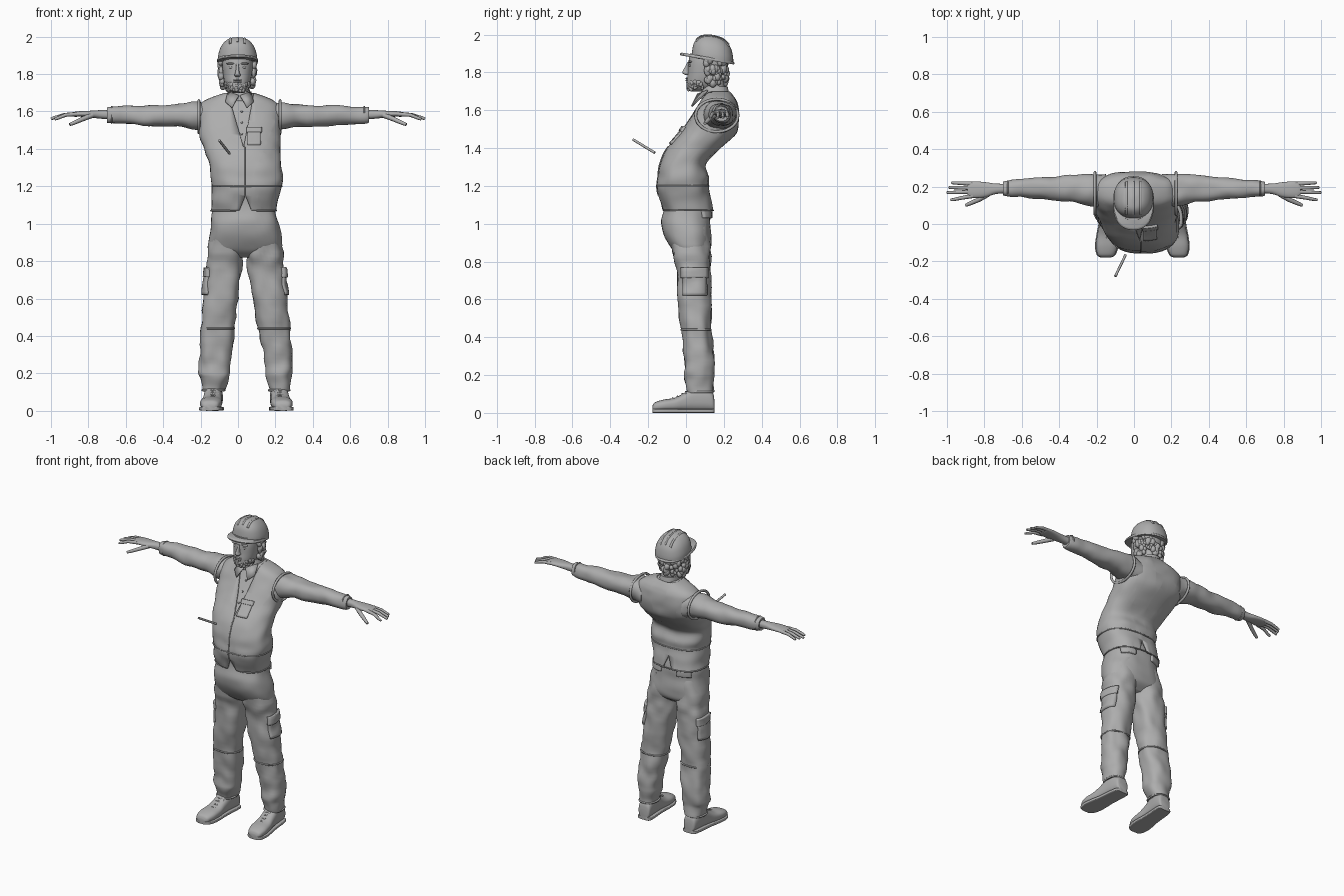
import bpy, bmesh, math, random
from mathutils import Vector, noise
from mathutils.bvhtree import BVHTree

random.seed(4)
if "Cube" in bpy.data.objects:
    bpy.data.objects.remove(bpy.data.objects["Cube"])

grey = bpy.data.materials.new("plain grey")
grey.use_nodes = True
grey.diffuse_color = (.42, .42, .42, 1)
grey.node_tree.nodes["Principled BSDF"].inputs["Base Color"].default_value = (.42, .42, .42, 1)
meshes = []


def finish(name, bm):
    bmesh.ops.recalc_face_normals(bm, faces=bm.faces)
    mesh = bpy.data.meshes.new(name)
    bm.to_mesh(mesh)
    bm.free()
    obj = bpy.data.objects.new(name, mesh)
    bpy.context.collection.objects.link(obj)
    mesh.materials.append(grey)
    meshes.append(obj)
    return obj


def solidify(obj, thickness, offset):
    mod = obj.modifiers.new("thickness", "SOLIDIFY")
    mod.thickness, mod.offset = thickness, offset


def smooth_rings(rings, steps=5):
    """Catmull-Rom interpolation between the given cross-sections."""
    out = []
    for i in range(len(rings) - 1):
        quad = [rings[max(i - 1, 0)], rings[i], rings[i + 1], rings[min(i + 2, len(rings) - 1)]]
        for k in range(steps):
            t = k / steps
            out.append([b + t * (c - a) / 2 + t * t * (a - 2.5 * b + 2 * c - d / 2)
                        + t ** 3 * (1.5 * (b - c) + (d - a) / 2) for a, b, c, d in zip(*quad)])
    return out + [list(rings[-1])]


def outline(ring, axis, power, sides=40, grow=0.0):
    """Rounded-box cross-section: position on the axis, then both extents."""
    t, a0, a1, b0, b1 = ring
    points = []
    for k in range(sides):
        c, s = math.cos(math.tau * k / sides), math.sin(math.tau * k / sides)
        a = (a0 + a1) / 2 + ((a1 - a0) / 2 + grow) * math.copysign(abs(c) ** (2 / power), c)
        b = (b0 + b1) / 2 + ((b1 - b0) / 2 + grow) * math.copysign(abs(s) ** (2 / power), s)
        points.append(Vector({"z": (a, b, t), "x": (t, a, b), "y": (a, t, b)}[axis]))
    return points


def loft(name, rings, axis="z", power=2.3, fold=0.0, tilt=0.0, caps=True, grow=0.0, edit=None):
    bm = bmesh.new()
    loops = []
    for ring in smooth_rings(rings):
        points = outline(ring, axis, power, grow=grow)
        mid = sum(points, Vector()) / len(points)
        for p in points:
            p += (p - mid).normalized() * noise.noise(p * 14) * fold
            p.z -= tilt * (p.y - .11)
        loops.append([bm.verts.new(p) for p in points])
    for low, high in zip(loops, loops[1:]):
        for k in range(len(low)):
            bm.faces.new((low[k - 1], low[k], high[k], high[k - 1]))
    if caps:
        bm.faces.new(loops[0])
        bm.faces.new(loops[-1])
    surface = BVHTree.FromBMesh(bm)
    if edit:
        edit(bm)
    return finish(name, bm), surface


def tube(name, points, radius, taper=1.0, closed=False):
    curve = bpy.data.curves.new(name, "CURVE")
    curve.dimensions, curve.bevel_depth = "3D", radius
    curve.bevel_resolution, curve.use_fill_caps = 2, True
    spline = curve.splines.new("POLY")
    spline.points.add(len(points) - 1)
    spline.use_cyclic_u, spline.use_smooth = closed, True
    for k, (p, q) in enumerate(zip(spline.points, points)):
        p.co = (*q, 1)
        p.radius = 1 + (taper - 1) * k / (len(points) - 1)
    obj = bpy.data.objects.new(name, curve)
    curve.materials.append(grey)
    bpy.context.collection.objects.link(obj)


def balls(name, places):
    bm = bmesh.new()
    for loc, size in places:
        made = bmesh.ops.create_icosphere(bm, subdivisions=2, radius=1)["verts"]
        for v in made:
            v.co = Vector(loc) + Vector([a * b for a, b in zip(v.co, size)])
    return finish(name, bm)


def hit(surface, direction, u, z):
    """Point on a surface seen along an axis at sideways position u and height z."""
    d = Vector(direction)
    start = Vector((u, 0, z)) if d.y else Vector((0, u, z))
    return surface.ray_cast(start - d * 2, d)[0] or start


def patch(name, surface, direction, u0, u1, z0, z1, thickness):
    bm = bmesh.new()
    n = 8
    grid = [[bm.verts.new(hit(surface, direction, u0 + (u1 - u0) * i / n, z0 + (z1 - z0) * j / n))
             for i in range(n + 1)] for j in range(n + 1)]
    for j in range(n):
        for i in range(n):
            bm.faces.new((grid[j][i], grid[j][i + 1], grid[j + 1][i + 1], grid[j + 1][i]))
    solidify(finish(name, bm), thickness * 2, 0)


def notch(bm, ax, az, left, right, bz):
    """Cut a triangular opening out of the front."""
    for bx in (left, right):
        bmesh.ops.bisect_plane(bm, geom=bm.verts[:] + bm.edges[:] + bm.faces[:],
                               plane_co=(ax, 0, az), plane_no=(bz - az, 0, ax - bx))
    gone = []
    for f in bm.faces:
        c = f.calc_center_median()
        u = (c.z - az) / (bz - az)
        if u > 0 and c.y < .15 and ax + (left - ax) * u < c.x < ax + (right - ax) * u:
            gone.append(f)
    bmesh.ops.delete(bm, geom=gone, context="FACES")


def cut_vest(bm):
    notch(bm, .03, 1.41, -.055, .085, 1.7)
    notch(bm, .04, 1.15, .0, .08, 1.05)


# Vest over a shirt
front, back = (0, 1, 0), (0, -1, 0)
vest_rings = [(1.07, -.145, .205, -.12, .145), (1.13, -.143, .215, -.142, .135),
              (1.2, -.138, .235, -.155, .12), (1.25, -.146, .24, -.15, .122),
              (1.32, -.155, .23, -.135, .105), (1.4, -.182, .225, -.098, .185),
              (1.48, -.208, .23, -.035, .265), (1.56, -.218, .232, .02, .28),
              (1.62, -.214, .226, .058, .275), (1.655, -.185, .198, .078, .262),
              (1.68, -.13, .145, .09, .245), (1.7, -.07, .085, .1, .23)]
vest, vest_surface = loft("vest", vest_rings, power=2.5, fold=.007, caps=False, edit=cut_vest)
solidify(vest, .009, -1)
loft("shirt", vest_rings[4:], power=2.5, grow=-.014)
tube("vest_zip", [hit(vest_surface, front, .035, 1.15 + .013 * k) for k in range(21)], .004)
for name, z in (("waist_seam", 1.195), ("vest_hem", 1.073)):
    ring = min(smooth_rings(vest_rings), key=lambda r: abs(r[0] - z))
    points = outline(ring, "z", 2.5)
    if name == "vest_hem":
        points = [p for p in points[31:] + points[:30] if abs(p.x - .04) > .045 or p.y > 0]
    tube(name, points, .004, closed=name == "waist_seam")
patch("chest_pocket", vest_surface, front, .05, .12, 1.42, 1.505, .01)
patch("chest_pocket_flap", vest_surface, front, .045, .125, 1.485, 1.51, .014)

# Shirt collar and buttons
loft("collar", [(1.66, -.06, .075, .075, .235), (1.69, -.056, .07, .08, .228),
                (1.725, -.052, .06, .09, .22)])
for s in (-1, 1):
    bm = bmesh.new()
    flap = [(.062, .115, 1.705), (.004, .062, 1.685), (.04, .03, 1.62), (.075, .062, 1.65)]
    bm.faces.new([bm.verts.new((.008 + s * x, y, z)) for x, y, z in flap])
    solidify(finish("collar_flap", bm), .008, 0)
balls("shirt_buttons", [(hit(vest_surface, front, .02, z) + Vector((0, .012, 0)), (.006,) * 3)
                        for z in (1.48, 1.54, 1.6)])

# Sleeves, cuffs and hands
sleeve = [(.15, .085, .265, 1.49, 1.64), (.23, .095, .268, 1.505, 1.65), (.32, .115, .263, 1.517, 1.638),
          (.45, .13, .25, 1.52, 1.632), (.58, .14, .24, 1.53, 1.63), (.69, .15, .23, 1.538, 1.625),
          (.7, .158, .222, 1.55, 1.615)]
hand = [(.68, .165, .215, 1.558, 1.608), (.74, .16, .216, 1.562, 1.607), (.79, .145, .223, 1.568, 1.604),
        (.84, .14, .227, 1.572, 1.602), (.875, .143, .224, 1.572, 1.598), (.89, .155, .212, 1.577, 1.594)]
fingers = [(.215, .975, .22, 1.562), (.193, .99, .195, 1.562), (.172, 1.0, .168, 1.56), (.15, .98, .13, 1.558)]
for s in (-1, 1):
    side = "left" if s > 0 else "right"
    loft(side + "_sleeve", [(s * r[0], *r[1:]) for r in sleeve], axis="x", fold=.008)
    loft(side + "_hand", [(s * r[0], *r[1:]) for r in hand], axis="x")
    cuff = outline((s * .675, .151, .229, 1.538, 1.626), "x", 2.3)
    tube(side + "_cuff", cuff, .004, closed=True)
    for y, tip_x, tip_y, tip_z in fingers:
        tube(side + "_finger", [(s * .86, y, 1.586), (s * (.86 + tip_x) / 2, (y + tip_y) / 2, 1.582),
                                (s * (tip_x - .012), tip_y, tip_z + .005), (s * tip_x, tip_y, tip_z)], .0115, .6)
    tube(side + "_thumb", [(s * .78, .16, 1.58), (s * .83, .13, 1.56), (s * .88, .108, 1.538),
                           (s * .9, .1, 1.53)], .015, .55)
    hole = [(s * .217 + .008, .163 + .112 * math.cos(a / 5), 1.572 + .086 * math.sin(a / 5)) for a in range(31)]
    tube(side + "_armhole_edge", hole, .008, closed=True)

# Trousers
hips, hip_surface = loft("trouser_hips", [
    (1.2, -.12, .19, -.12, .1), (1.08, -.136, .198, -.115, .125), (1.0, -.144, .218, -.13, .128),
    (.92, -.154, .234, -.108, .135), (.86, -.15, .228, -.07, .125), (.82, -.08, .15, -.02, .08)],
    power=2.5, fold=.006)
leg_rows = [(1.0, -.13, .03, .03, .205, -.1, .115), (.85, -.163, .03, .04, .24, -.07, .128),
            (.75, -.172, .018, .05, .248, -.05, .13), (.6, -.185, 0, .08, .26, -.045, .133),
            (.44, -.197, -.02, .105, .28, -.025, .13), (.3, -.205, -.03, .135, .288, -.012, .148),
            (.21, -.212, -.037, .152, .29, -.008, .148), (.17, -.195, -.05, .16, .285, 0, .145),
            (.11, -.19, -.072, .165, .275, .01, .14)]
for s in (-1, 1):
    side = "left" if s > 0 else "right"
    i = 3 if s > 0 else 1
    rings = [(r[0], r[i], r[i + 1], *r[5:]) for r in leg_rows]
    leg, leg_surface = loft(side + "_trouser_leg", rings, power=2.4, fold=.014)
    tube(side + "_knee_seam", outline(rings[4], "z", 2.4), .005, closed=True)
    tube(side + "_trouser_hem", outline(rings[-1], "z", 2.4), .006, closed=True)
    patch(side + "_cargo_pocket", leg_surface, (-s, 0, 0), -.015, .105, .62, .75, .01)
    patch(side + "_cargo_flap", leg_surface, (-s, 0, 0), -.02, .11, .715, .765, .015)
    patch(side + "_back_pocket_flap", hip_surface, back, .035 + s * .06, .035 + s * .14, 1.03, 1.065, .014)

# Boots
boot = [(-.178, .025, .035), (-.165, .045, .055), (-.12, .058, .07), (-.06, .056, .08),
        (-.01, .05, .105), (.04, .048, .135), (.1, .047, .135), (.14, .042, .11), (.15, .03, .07)]
for s, cx in ((-1, -.136), (1, .225)):
    side = "left" if s > 0 else "right"
    centre = [cx - s * y * .08 for y, w, z in boot]
    loft(side + "_boot", [(y, c - w, c + w, .008, z) for c, (y, w, z) in zip(centre, boot)], axis="y", power=2.5)
    loft(side + "_sole", [(y, c - w - .005, c + w + .005, 0, .022) for c, (y, w, z) in zip(centre, boot)],
         axis="y", power=6)
    for y, z in ((-.07, .078), (-.045, .087), (-.02, .1), (.0, .112)):
        tube(side + "_lace", [(cx + x, y, z - abs(x) * .4) for x in (-.032, -.015, 0, .015, .032)], .005)

# Neck, head and face
loft("neck", [(1.65, -.05, .06, .085, .215), (1.72, -.055, .055, .085, .205), (1.8, -.06, .055, .09, .2)])
loft("head", [(1.7, -.028, .024, .025, .1), (1.72, -.052, .047, .006, .15), (1.755, -.07, .065, .004, .195),
              (1.8, -.08, .075, .01, .215), (1.85, -.085, .08, .012, .225), (1.9, -.08, .075, .02, .22)], fold=.003)
loft("nose", [(1.785, -.014, .008, .0, .03), (1.795, -.02, .014, -.017, .03), (1.81, -.014, .008, -.016, .03),
              (1.84, -.01, .004, .001, .03), (1.855, -.012, .006, .008, .03)])
balls("lips", [((-.003, .008, z), (.024, .011, .005)) for z in (1.758, 1.768)])
for s in (-1, 1):
    side = "left" if s > 0 else "right"
    balls(side + "_eye", [((-.003 + s * .033, .026, 1.836), (.014, .012, .008))])
    balls(side + "_brow", [((-.003 + s * .036, .022, 1.856), (.024, .012, .006))])
    balls(side + "_ear", [((-.003 + s * .087, .115, 1.81), (.012, .02, .032))])

# Hair and beard clumps
hair, beard = [], []
for k in range(130):
    a, z, r = random.uniform(-.3, math.pi + .3), random.uniform(1.735, 1.87), random.uniform(.01, .019)
    wide = .86 + .14 * min(1, (z - 1.735) / .05)
    hair.append(((-.003 + .09 * wide * math.cos(a), .13 + .085 * wide * math.sin(a), z), (r, r, r * 1.3)))
for k in range(70):
    a, z, r = random.uniform(math.pi, math.tau), random.uniform(1.71, 1.75), random.uniform(.007, .011)
    wide = .05 + (z - 1.71) * .45
    beard.append(((-.003 + wide * math.cos(a), .09 + .08 * math.sin(a), z), (r, r, r * 1.3)))
balls("hair", hair)
balls("beard", beard)

# Hard hat
shell, shell_surface = loft("hard_hat_shell", [
    (1.865, -.108, .103, .03, .25), (1.9, -.107, .102, .032, .249), (1.94, -.096, .091, .04, .24),
    (1.97, -.077, .072, .058, .222), (1.991, -.05, .045, .085, .195), (2.0, -.012, .007, .13, .15)], tilt=.15)
loft("hard_hat_brim", [(1.866, -.111, .106, -.03, .254), (1.874, -.113, .108, -.032, .256),
                       (1.882, -.108, .103, -.022, .25)], tilt=.17)
for x in (-.04, -.003, .034):
    ridge = [shell_surface.ray_cast(Vector((x, .055 + .01 * k, 3)), Vector((0, 0, -1)))[0] for k in range(18)]
    tube("hard_hat_ridge", [p - Vector((0, 0, .004)) for p in ridge if p], .007)

# Loose pen in front of the chest
tube("pen", [(-.1, -.28, 1.445), (-.045, -.165, 1.375)], .007)

# Smooth shading with sharp edges kept
bpy.ops.object.select_all(action="DESELECT")
for obj in meshes:
    obj.select_set(True)
bpy.context.view_layer.objects.active = meshes[0]
bpy.ops.object.shade_smooth_by_angle(angle=math.radians(45))
